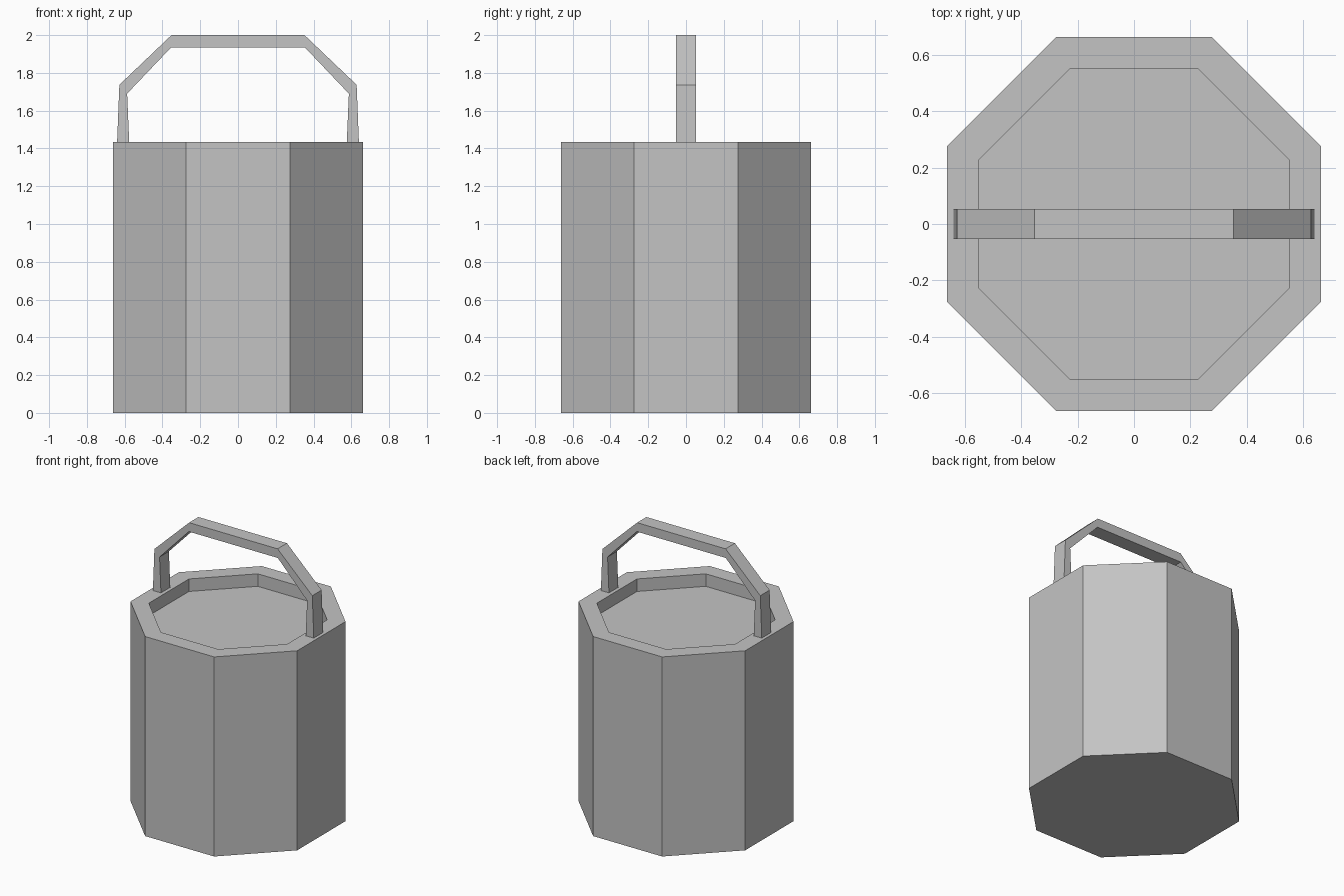
import bpy
import bmesh
import math
from mathutils import Matrix

default_cube = bpy.data.objects.get("Cube")
if default_cube:
    bpy.data.objects.remove(default_cube, do_unlink=True)

# Single flat grey
grey = bpy.data.materials.new("light grey")
grey.use_nodes = True
colour = (0.55, 0.55, 0.55, 1.0)
grey.diffuse_color = colour
grey.node_tree.nodes["Principled BSDF"].inputs["Base Color"].default_value = colour

SIDES = 8
APOTHEM = 0.663
RIM_WIDTH = 0.113
BODY_HEIGHT = 1.435
RECESS = 0.09


def finish(bm, name):
    bmesh.ops.recalc_face_normals(bm, faces=bm.faces)
    mesh = bpy.data.meshes.new(name)
    bm.to_mesh(mesh)
    bm.free()
    mesh.materials.append(grey)
    obj = bpy.data.objects.new(name, mesh)
    bpy.context.collection.objects.link(obj)
    return obj


# Eight-sided body with a recessed lid
bm = bmesh.new()
radius = APOTHEM / math.cos(math.pi / SIDES)
placement = (Matrix.Translation((0, 0, BODY_HEIGHT / 2))
             @ Matrix.Rotation(math.pi / SIDES, 4, "Z"))
bmesh.ops.create_cone(bm, cap_ends=True, segments=SIDES, radius1=radius,
                      radius2=radius, depth=BODY_HEIGHT, matrix=placement)
bm.normal_update()
top = max(bm.faces, key=lambda f: f.calc_center_median().z)
bmesh.ops.inset_region(bm, faces=[top], thickness=RIM_WIDTH, use_even_offset=True)
floor = bmesh.ops.extrude_face_region(bm, geom=[top])
floor_verts = [g for g in floor["geom"] if isinstance(g, bmesh.types.BMVert)]
bmesh.ops.translate(bm, verts=floor_verts, vec=(0, 0, -RECESS))
if top.is_valid:
    bmesh.ops.delete(bm, geom=[top], context="FACES_ONLY")
finish(bm, "bucket_body")

# Angular carrying handle: mirrored (outer, inner) outline pairs
half = [((0.64, 1.435), (0.576, 1.435)),
        ((0.628, 1.737), (0.587, 1.69)),
        ((0.352, 2.0), (0.354, 1.935))]
pairs = half + [((-ox, oz), (-ix, iz)) for (ox, oz), (ix, iz) in reversed(half)]
HALF_DEPTH = 0.053
bm = bmesh.new()
rings = []
for (ox, oz), (ix, iz) in pairs:
    rings.append([bm.verts.new(p) for p in (
        (ox, -HALF_DEPTH, oz), (ox, HALF_DEPTH, oz),
        (ix, HALF_DEPTH, iz), (ix, -HALF_DEPTH, iz))])
for a, b in zip(rings, rings[1:]):
    for i in range(4):
        j = (i + 1) % 4
        bm.faces.new((a[i], a[j], b[j], b[i]))
bm.faces.new(rings[0])
bm.faces.new(rings[-1])
finish(bm, "handle")
